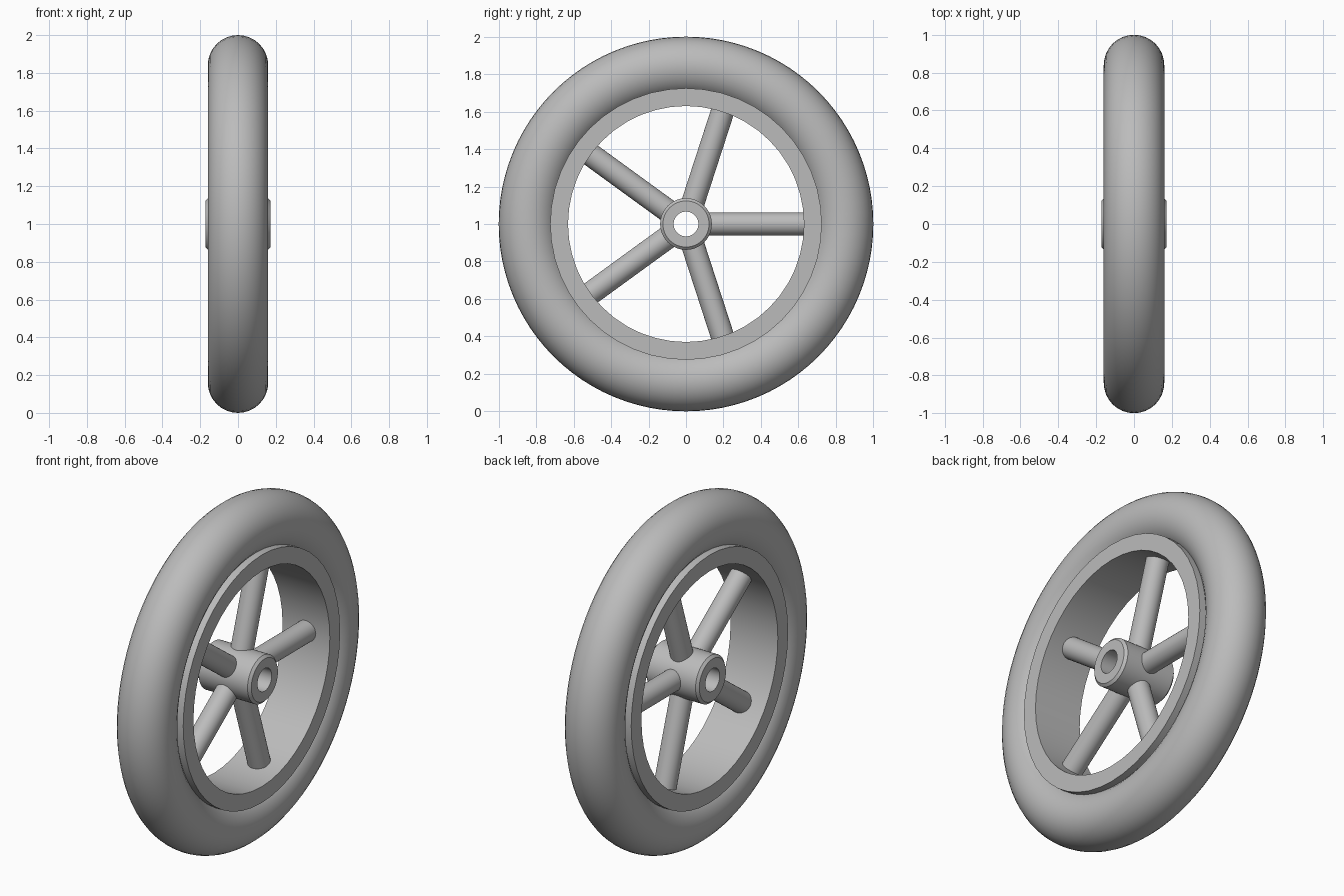
import bpy
import math
from mathutils import Matrix, Vector

cube = bpy.data.objects.get("Cube")
if cube:
    bpy.data.objects.remove(cube, do_unlink=True)

CENTRE = Vector((0, 0, 1))

grey = bpy.data.materials.new("plain grey")
grey.use_nodes = True
colour = (0.5, 0.5, 0.5, 1)
grey.diffuse_color = colour
grey.node_tree.nodes["Principled BSDF"].inputs["Base Color"].default_value = colour


def finish(obj, angle):
    obj.data.materials.append(grey)
    bpy.ops.object.select_all(action='DESELECT')
    obj.select_set(True)
    bpy.context.view_layer.objects.active = obj
    bpy.ops.object.shade_smooth_by_angle(angle=math.radians(angle))


def lathe(name, profile, segments):
    """Turn a closed (x, radius) loop around the axle."""
    n = len(profile)
    verts, faces = [], []
    for s in range(segments):
        a = math.tau * s / segments
        verts += [(x, r * math.cos(a), 1 + r * math.sin(a)) for x, r in profile]
        t = (s + 1) % segments
        for i in range(n):
            j = (i + 1) % n
            faces.append((s * n + i, s * n + j, t * n + j, t * n + i))
    mesh = bpy.data.meshes.new(name)
    mesh.from_pydata(verts, [], faces)
    obj = bpy.data.objects.new(name, mesh)
    bpy.context.collection.objects.link(obj)
    finish(obj, 30)
    return obj


# Tyre: round tube
TUBE = 0.16
ring = [math.tau * k / 32 for k in range(32)]
lathe("tyre", [(TUBE * math.cos(a), 1 - TUBE + TUBE * math.sin(a)) for a in ring][::-1], 96)

# Rim: flat band standing slightly proud of the tyre
lathe("rim", [(-0.153, 0.63), (-0.153, 0.725), (0.153, 0.725), (0.153, 0.63)], 48)

# Hub: chamfered sleeve with an open bore
lathe("hub", [(-0.172, 0.066), (-0.172, 0.123), (-0.158, 0.138),
              (0.158, 0.138), (0.172, 0.123), (0.172, 0.066)], 48)

# Spokes: five round bars from hub to rim
for k in range(5):
    a = math.tau * k / 5
    direction = Vector((0, math.cos(a), math.sin(a)))
    bpy.ops.mesh.primitive_cylinder_add(vertices=32, radius=0.062, depth=0.55)
    spoke = bpy.context.object
    spoke.name = f"spoke_{k + 1}"
    turn = direction.to_track_quat('Z', 'X').to_matrix().to_4x4()
    spoke.matrix_world = Matrix.Translation(CENTRE + direction * 0.375) @ turn
    finish(spoke, 30)
